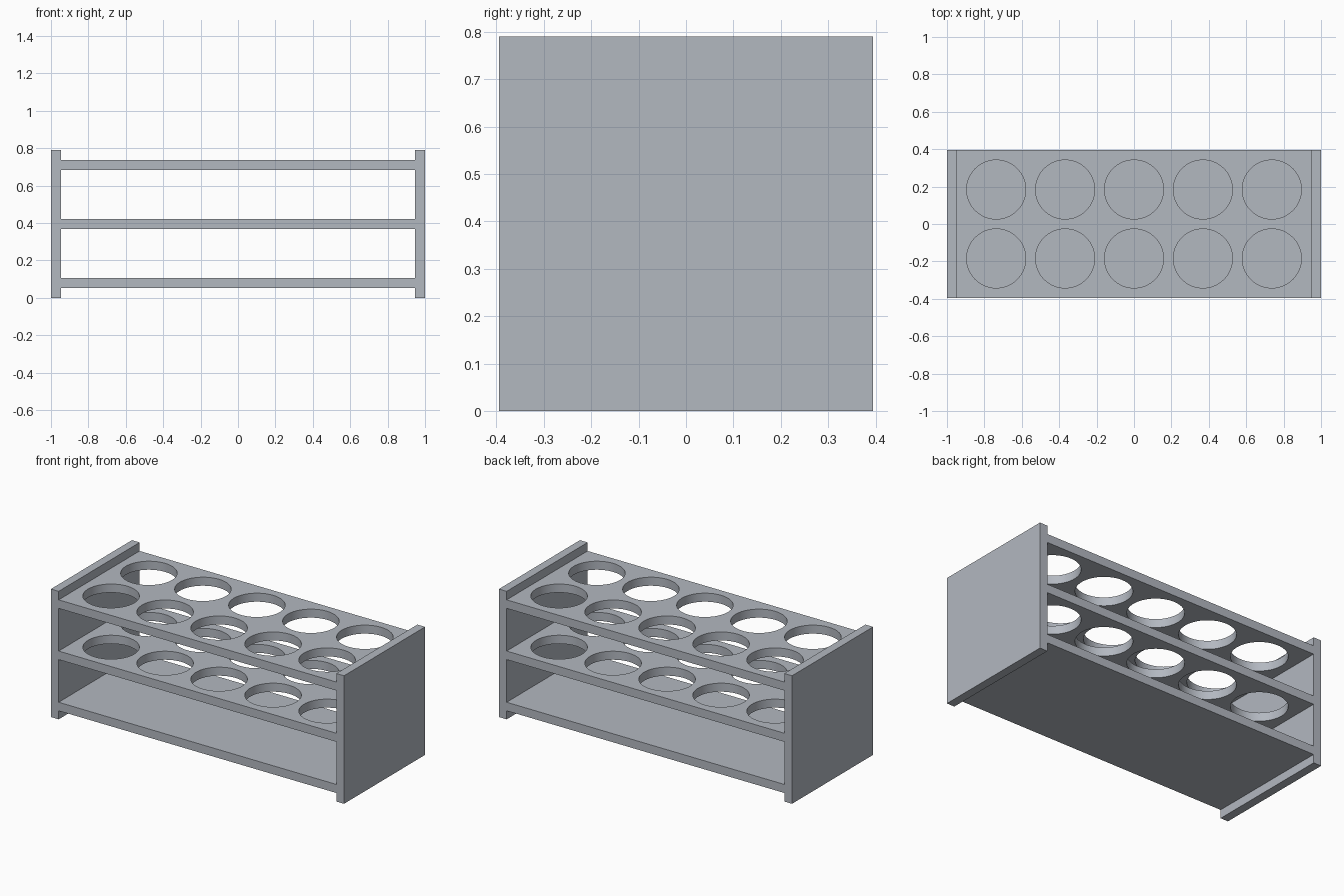
import bpy, bmesh, math
from mathutils import Matrix, Vector

if "Cube" in bpy.data.objects:
    bpy.data.objects.remove(bpy.data.objects["Cube"])

U = 2 / 38            # one board thickness; the whole rack is laid out on this unit
LENGTH, DEPTH, HEIGHT = 38 * U, 15 * U, 15 * U

grey = bpy.data.materials.new("light_blue_grey")
grey.diffuse_color = (0.45, 0.48, 0.53, 1)
grey.use_nodes = True
grey.node_tree.nodes["Principled BSDF"].inputs["Base Color"].default_value = grey.diffuse_color


def add_object(name, bm):
    mesh = bpy.data.meshes.new(name)
    bm.to_mesh(mesh)
    bm.free()
    mesh.materials.append(grey)
    obj = bpy.data.objects.new(name, mesh)
    bpy.context.collection.objects.link(obj)
    return obj


def board(name, size, centre):
    bm = bmesh.new()
    bmesh.ops.create_cube(bm, size=1)
    bmesh.ops.scale(bm, vec=Vector(size), verts=bm.verts)
    bmesh.ops.translate(bm, vec=Vector(centre), verts=bm.verts)
    return add_object(name, bm)


# End panels
for side, label in ((-1, "left"), (1, "right")):
    board(label + "_end_panel", (U, DEPTH, HEIGHT),
          (side * (LENGTH - U) / 2, 0, HEIGHT / 2))

# Three shelves between the end panels
shelves = [board(name, (LENGTH - 2 * U, DEPTH, U), (0, 0, (level + 0.5) * U))
           for name, level in (("bottom_shelf", 1), ("middle_shelf", 7), ("top_shelf", 13))]

# Cutter: two rows of five cylinders through the upper two shelves
bm = bmesh.new()
for i in range(-2, 3):
    for row in (-1, 1):
        bmesh.ops.create_cone(bm, cap_ends=True, segments=64, radius1=3 * U, radius2=3 * U,
                              depth=10 * U,
                              matrix=Matrix.Translation((i * 7 * U, row * 3.5 * U, 10.5 * U)))
cutter = add_object("tube_hole_cutter", bm)
cutter.hide_render = True

for shelf in shelves[1:]:
    mod = shelf.modifiers.new("tube_holes", 'BOOLEAN')
    mod.operation = 'DIFFERENCE'
    mod.solver = 'EXACT'
    mod.object = cutter
    bpy.ops.object.select_all(action='DESELECT')
    bpy.context.view_layer.objects.active = shelf
    shelf.select_set(True)
    bpy.ops.object.modifier_apply(modifier=mod.name)
    bpy.ops.object.shade_smooth_by_angle(angle=math.radians(30))

bpy.data.objects.remove(cutter)
